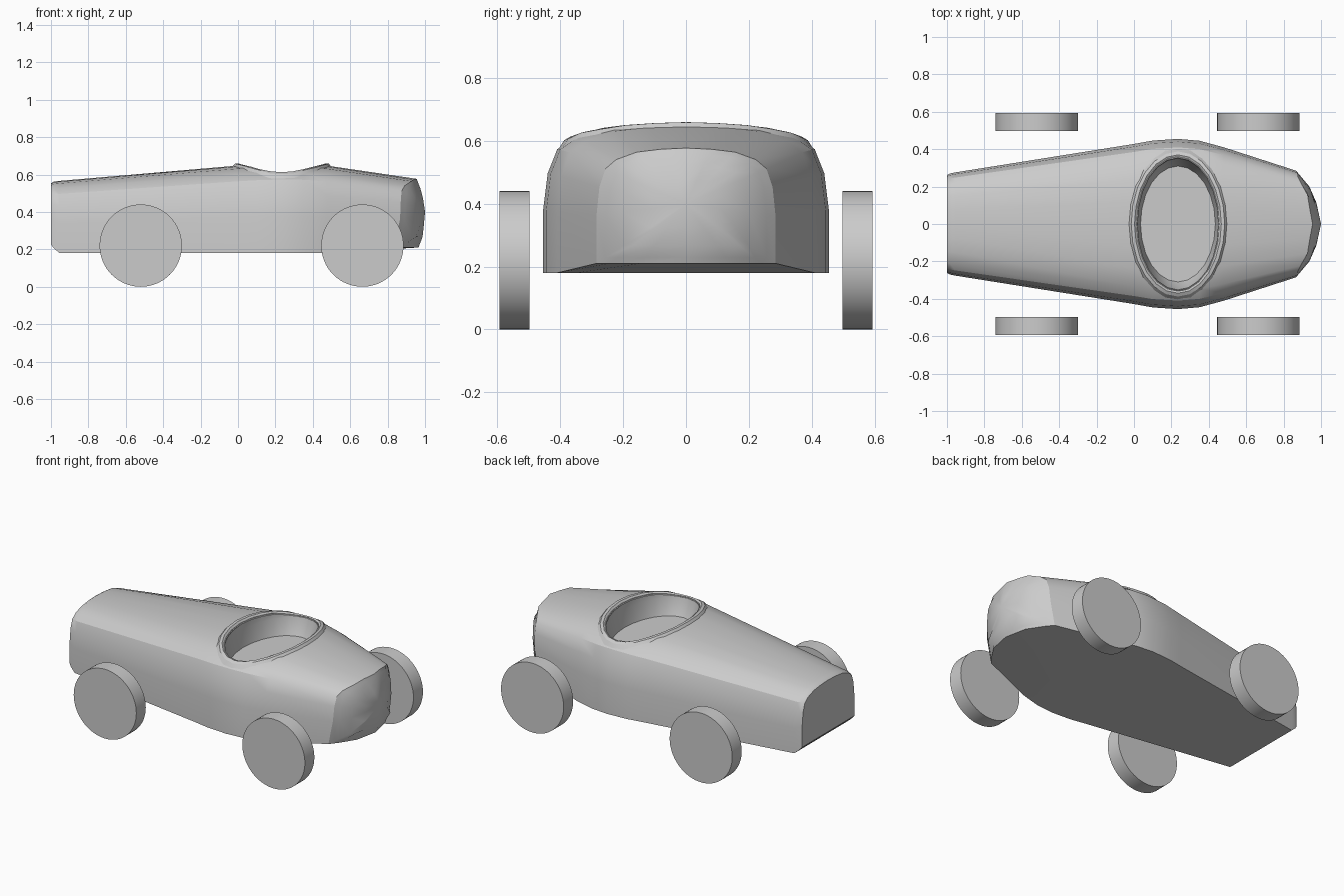
import bpy, bmesh, math
from mathutils import Vector
from mathutils.bvhtree import BVHTree

if "Cube" in bpy.data.objects:
    bpy.data.objects.remove(bpy.data.objects["Cube"])


def lerp_table(table, v):
    for (a, fa), (b, fb) in zip(table, table[1:]):
        if v <= b:
            return fa + (fb - fa) * (max(v, a) - a) / (b - a)
    return table[-1][1]


def loft(name, rings, cap_start=True, tip=None, loop=False):
    bm = bmesh.new()
    rows = [[bm.verts.new(p) for p in r] for r in rings]
    n = len(rows[0])
    pairs = list(zip(rows, rows[1:])) + ([(rows[-1], rows[0])] if loop else [])
    for a, b in pairs:
        for i in range(n):
            j = (i + 1) % n
            bm.faces.new((a[i], a[j], b[j], b[i]))
    if cap_start and not loop:
        bm.faces.new(rows[0])
    if tip:
        t = bm.verts.new(tip)
        for i in range(n):
            bm.faces.new((rows[-1][i], rows[-1][(i + 1) % n], t))
    elif not loop:
        bm.faces.new(rows[-1])
    bmesh.ops.recalc_face_normals(bm, faces=bm.faces)
    me = bpy.data.meshes.new(name)
    bm.to_mesh(me)
    bm.free()
    ob = bpy.data.objects.new(name, me)
    bpy.context.collection.objects.link(ob)
    return ob


def smooth(ob, angle=30):
    bpy.ops.object.select_all(action='DESELECT')
    ob.select_set(True)
    bpy.context.view_layer.objects.active = ob
    bpy.ops.object.shade_smooth_by_angle(angle=math.radians(angle))


# Body cross-section: half profile as fractions of half width and height
HALF = [(0, 0), (.5, 0), (.85, 0), (1, 0), (1, .41), (.967, .66), (.9, .82),
        (.78, .9), (.55, .965), (.28, .99), (0, 1)]
PROFILE = HALF + [(-y, z) for y, z in HALF[-2:0:-1]]

# Body stations: x, half width, bottom, top
STATIONS = [(-1, .262, .225, .553), (-.985, .27, .207, .562), (-.955, .276, .18, .566),
            (0, .428, .18, .648), (.1, .446, .18, .655), (.235, .455, .18, .66),
            (.35, .445, .18, .658), (.48, .41, .18, .647)]
rings = [[(x, y * w, b + z * (t - b)) for y, z in PROFILE] for x, w, b, t in STATIONS]

# Rounded nose: x follows the plan curve minus the side curve
PLAN = [(0, 1), (.17, .965), (.285, .87)]
SIDE = [(.21, .035), (.27, .012), (.4, 0), (.5, .015), (.577, .045)]
for s in (1, .9, .7, .4):
    ring = []
    for y, z in PROFILE:
        yy, zz = y * .285 * s, .4 + (.21 + z * .367 - .4) * s
        ring.append((lerp_table(PLAN, abs(yy)) - lerp_table(SIDE, zz), yy, zz))
    rings.append(ring)
body = loft("body", rings, tip=(1, 0, .4))

bm = bmesh.new()
bm.from_mesh(body.data)
surface = BVHTree.FromBMesh(bm)
bm.free()

# Cockpit opening, cut with a tapered oval
CX, SEG = .235, 24


def oval(rx, ry, z):
    pts = []
    for i in range(SEG):
        a = 2 * math.pi * i / SEG
        x, y = CX + rx * math.cos(a), ry * math.sin(a)
        pts.append((x, y, z(x, y) if callable(z) else z))
    return pts


def above(offset):
    def height(x, y):
        return surface.ray_cast(Vector((x, y, 2)), Vector((0, 0, -1)))[0].z + offset
    return height


cutter = loft("cockpit_cutter", [oval(.20, .31, .5), oval(.218, .355, .6), oval(.225, .362, .9)])
cutter.hide_render = True
mod = body.modifiers.new("cockpit", 'BOOLEAN')
mod.operation = 'DIFFERENCE'
mod.object = cutter
mod.solver = 'EXACT'
bpy.context.view_layer.objects.active = body
bpy.ops.object.modifier_apply(modifier=mod.name)
bpy.data.objects.remove(cutter)
smooth(body)

# Raised rim following the body surface
rim = loft("cockpit_rim", [oval(.265, .412, above(-.004)), oval(.25, .388, above(.013)),
                           oval(.232, .37, above(.011)), oval(.215, .352, above(-.006))],
           loop=True)
smooth(rim, 25)

# Wheels
for end, x in (("rear", -.52), ("front", .665)):
    for side, y in (("right", -.545), ("left", .545)):
        bpy.ops.mesh.primitive_cylinder_add(vertices=64, radius=.22, depth=.095,
                                            location=(x, y, .22),
                                            rotation=(math.pi / 2, 0, 0))
        wheel = bpy.context.object
        wheel.name = f"{end}_{side}_wheel"
        smooth(wheel)
